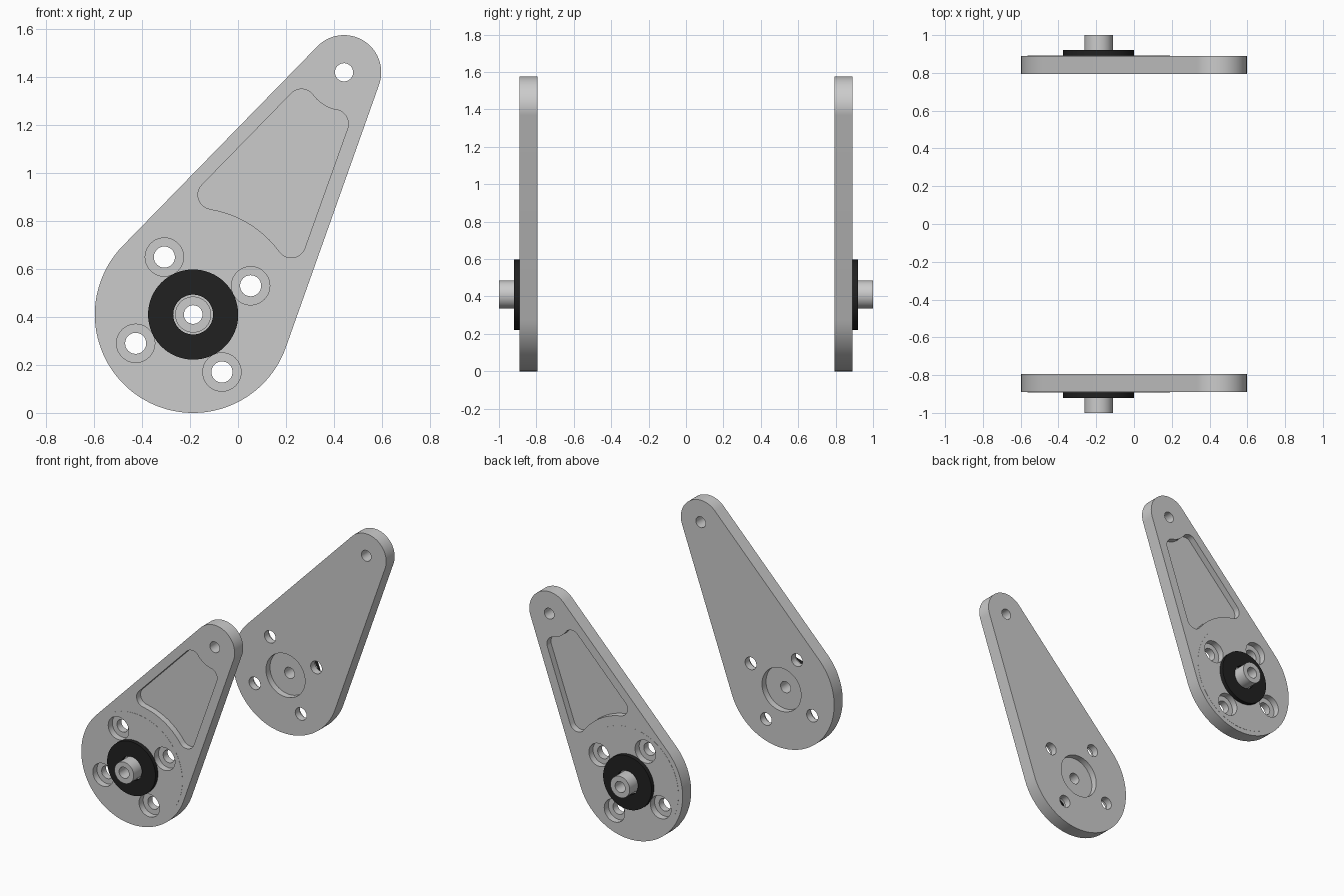
import bpy, bmesh
from math import cos, sin, radians, degrees, asin, atan2, hypot

if "Cube" in bpy.data.objects:
    bpy.data.objects.remove(bpy.data.objects["Cube"])

HUB, TIP = (-0.187, 0.41), (0.442, 1.42)   # centres in x, z
R_HUB, R_TIP = 0.41, 0.155
INNER, OUTER, END = -0.795, -0.89, -1.0    # y levels of the front plate


def arc(c, r, a0, a1, n=12):
    angles = [radians(a0 + (a1 - a0) * i / n) for i in range(n + 1)]
    return [(c[0] + r * cos(a), c[1] + r * sin(a)) for a in angles]


def circle(c, r, n=64):
    return arc(c, r, 0, 360, n)[:-1]


def prism(name, pts, y0, y1):
    bm = bmesh.new()
    face = bm.faces.new([bm.verts.new((x, y0, z)) for x, z in pts])
    ext = bmesh.ops.extrude_face_region(bm, geom=[face])
    verts = [v for v in ext["geom"] if isinstance(v, bmesh.types.BMVert)]
    bmesh.ops.translate(bm, verts=verts, vec=(0, y1 - y0, 0))
    bmesh.ops.recalc_face_normals(bm, faces=bm.faces)
    mesh = bpy.data.meshes.new(name)
    bm.to_mesh(mesh)
    bm.free()
    ob = bpy.data.objects.new(name, mesh)
    bpy.context.collection.objects.link(ob)
    return ob


def activate(ob):
    bpy.ops.object.select_all(action='DESELECT')
    ob.select_set(True)
    bpy.context.view_layer.objects.active = ob


def combine(ob, tool, operation='DIFFERENCE'):
    activate(ob)
    mod = ob.modifiers.new("bool", 'BOOLEAN')
    mod.operation, mod.object, mod.solver = operation, tool, 'EXACT'
    bpy.ops.object.modifier_apply(modifier=mod.name)
    bpy.data.objects.remove(tool, do_unlink=True)


def finish(ob):
    # smooth the round walls and mirror to the opposite side
    activate(ob)
    bpy.ops.object.shade_smooth_by_angle(angle=radians(30))
    mod = ob.modifiers.new("mirror", 'MIRROR')
    mod.use_axis = (False, True, False)
    mod.use_mirror_merge = False


# tapered arm plate: hull of the hub and tip circles
dx, dz = TIP[0] - HUB[0], TIP[1] - HUB[1]
lean = degrees(atan2(dz, dx))
taper = degrees(asin((R_HUB - R_TIP) / hypot(dx, dz)))
left, right = lean - taper + 90, lean + taper - 90
plate = prism("arm_plate",
              arc(HUB, R_HUB, left, right + 360, 64) + arc(TIP, R_TIP, right, left, 32),
              INNER, OUTER)

# barely raised round face around the hub
combine(plate, prism("hub_face", circle(HUB, 0.378, 96), -0.85, OUTER - 0.001), 'UNION')

# lightening pocket with rounded corners, curved around hub and tip
pocket = (arc((0.265, 1.29), 0.06, left, 40)
          + arc(TIP, 0.16, 215, 255)
          + arc((0.40, 1.205), 0.06, 75, right)
          + arc((0.222, 0.707), 0.06, right, -143)
          + arc(HUB, 0.445, 37, 80)
          + arc((-0.107, 0.909), 0.06, 261, left))
combine(plate, prism("pocket_cutter", pocket, OUTER + 0.045, -1.1))

# four counterbored bolt holes
for i in range(4):
    a = radians(26.6 + 90 * i)
    c = (HUB[0] + 0.268 * cos(a), HUB[1] + 0.268 * sin(a))
    combine(plate, prism("counterbore_cutter", circle(c, 0.08, 40), OUTER + 0.045, -1.1))
    combine(plate, prism("bolt_cutter", circle(c, 0.044, 32), -0.7, -1.1))

# tip hole, hub bore and inner bearing recess
combine(plate, prism("tip_cutter", circle(TIP, 0.038, 32), -0.7, -1.1))
combine(plate, prism("bore_cutter", circle(HUB, 0.039, 32), -0.7, -1.1))
combine(plate, prism("recess_cutter", circle(HUB, 0.152), -0.7, INNER - 0.045))
finish(plate)

# black washer
washer = prism("hub_washer", circle(HUB, 0.188), OUTER, -0.92)
combine(washer, prism("washer_cutter", circle(HUB, 0.083), -0.7, -1.1))
black = bpy.data.materials.new("black")
black.diffuse_color = (0.015, 0.015, 0.015, 1)
black.use_nodes = True
black.node_tree.nodes["Principled BSDF"].inputs["Base Color"].default_value = black.diffuse_color
washer.data.materials.clear()
washer.data.materials.append(black)
finish(washer)

# hollow spindle
spindle = prism("hub_spindle", circle(HUB, 0.075), OUTER, END)
combine(spindle, prism("spindle_cutter", circle(HUB, 0.039, 32), -0.7, -1.1))
finish(spindle)
